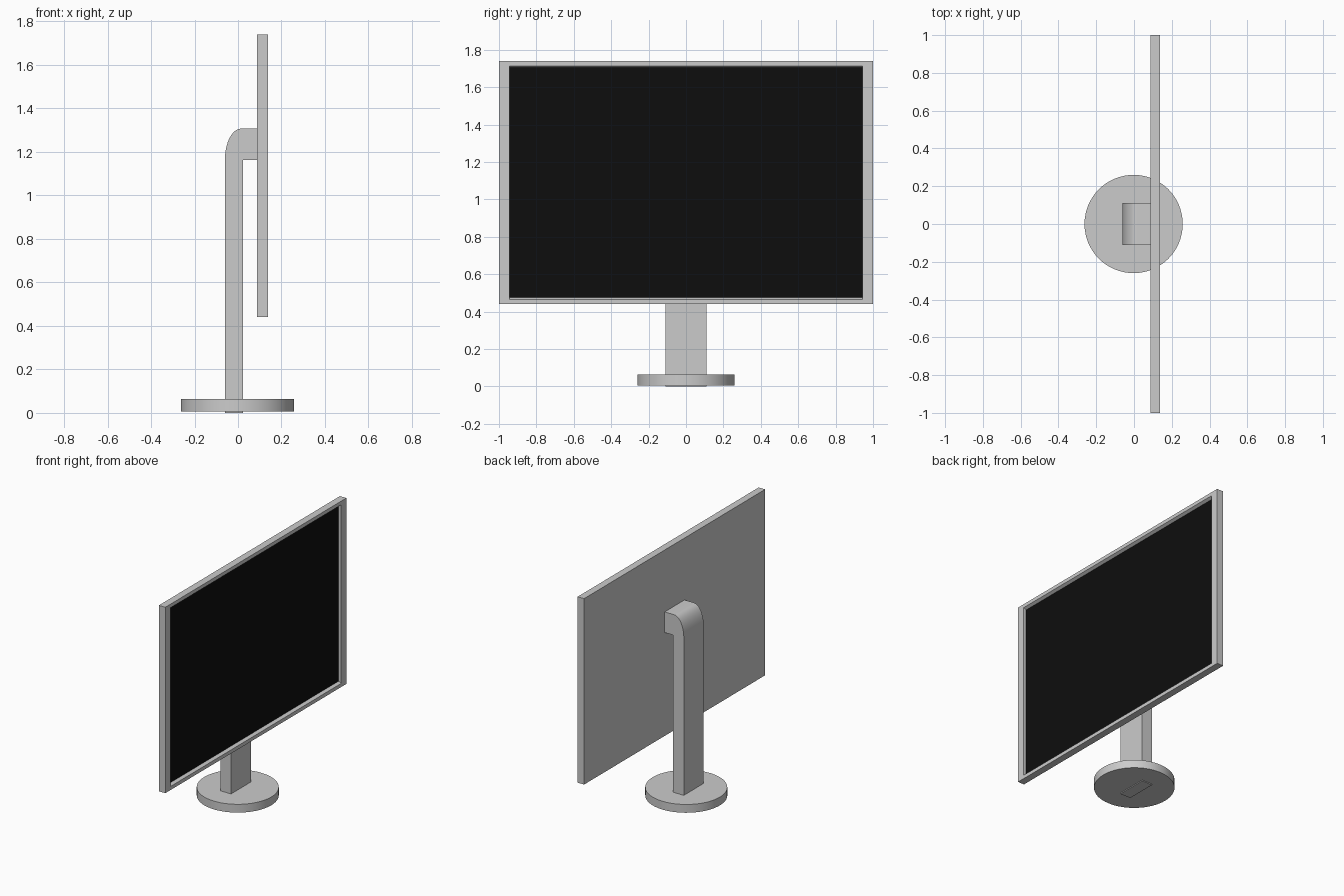
import bpy, bmesh, math

if "Cube" in bpy.data.objects:
    bpy.data.objects.remove(bpy.data.objects["Cube"])


def add_object(name, bm):
    bmesh.ops.recalc_face_normals(bm, faces=bm.faces)
    mesh = bpy.data.meshes.new(name)
    bm.to_mesh(mesh)
    bm.free()
    obj = bpy.data.objects.new(name, mesh)
    bpy.context.collection.objects.link(obj)
    return obj


def smooth(obj):
    bpy.ops.object.select_all(action='DESELECT')
    obj.select_set(True)
    bpy.context.view_layer.objects.active = obj
    bpy.ops.object.shade_smooth_by_angle(angle=math.radians(30))


# Round foot
bpy.ops.mesh.primitive_cylinder_add(vertices=64, radius=0.26, depth=0.058,
                                    location=(-0.002, 0, 0.035))
base = bpy.context.object
base.name = "round_base"
smooth(base)

# Neck: side profile with an elliptical shoulder, extruded across y
half_w = 0.11
profile = [(0.023, 0), (0.023, 1.163), (0.088, 1.163), (0.088, 1.307)]
for i in range(17):
    a = math.pi / 2 * (1 + i / 16)
    profile.append((0.015 + 0.075 * math.cos(a), 1.165 + 0.142 * math.sin(a)))
profile.append((-0.06, 0))
bm = bmesh.new()
face = bm.faces.new([bm.verts.new((x, -half_w, z)) for x, z in profile])
ext = bmesh.ops.extrude_face_region(bm, geom=[face])
bmesh.ops.translate(bm, vec=(0, 2 * half_w, 0),
                    verts=[g for g in ext["geom"] if isinstance(g, bmesh.types.BMVert)])
if not any(len(f.verts) > 4 and f.calc_center_median().y < 0 for f in bm.faces):
    bmesh.ops.holes_fill(bm, edges=bm.edges, sides=0)
smooth(add_object("stand_neck", bm))

# Panel housing: box with a recess in its +x face
x_back, x_front, recess = 0.088, 0.138, 0.02
z_mid, half_h = 1.09, 0.65
open_y, open_h = 0.943, 0.614
bm = bmesh.new()
bmesh.ops.create_cube(bm, size=1)
for v in bm.verts:
    v.co = (x_front if v.co.x > 0 else x_back, 2 * v.co.y, z_mid + 2 * half_h * v.co.z)
bm.normal_update()
front = max(bm.faces, key=lambda f: f.calc_center_median().x)
bmesh.ops.inset_individual(bm, faces=[front], thickness=half_h - open_h)
for v in front.verts:
    v.co.y = math.copysign(open_y, v.co.y)
bmesh.ops.inset_individual(bm, faces=[front], thickness=0.01)
for v in front.verts:
    v.co = (x_front - recess, math.copysign(open_y, v.co.y),
            z_mid + math.copysign(open_h, v.co.z - z_mid))
bm.faces.remove(front)
add_object("panel_frame", bm)

# Black screen closing the recess
bm = bmesh.new()
xs = x_front - recess
bm.faces.new([bm.verts.new((xs, sy * open_y, z_mid + sz * open_h))
              for sy, sz in ((-1, -1), (1, -1), (1, 1), (-1, 1))])
bm.normal_update()
screen = add_object("screen", bm)
if screen.data.polygons[0].normal.x < 0:
    screen.data.flip_normals()
black = bpy.data.materials.new("screen_black")
black.diffuse_color = (0.004, 0.004, 0.004, 1)
black.use_nodes = True
black.node_tree.nodes["Principled BSDF"].inputs["Base Color"].default_value = black.diffuse_color
screen.data.materials.append(black)
